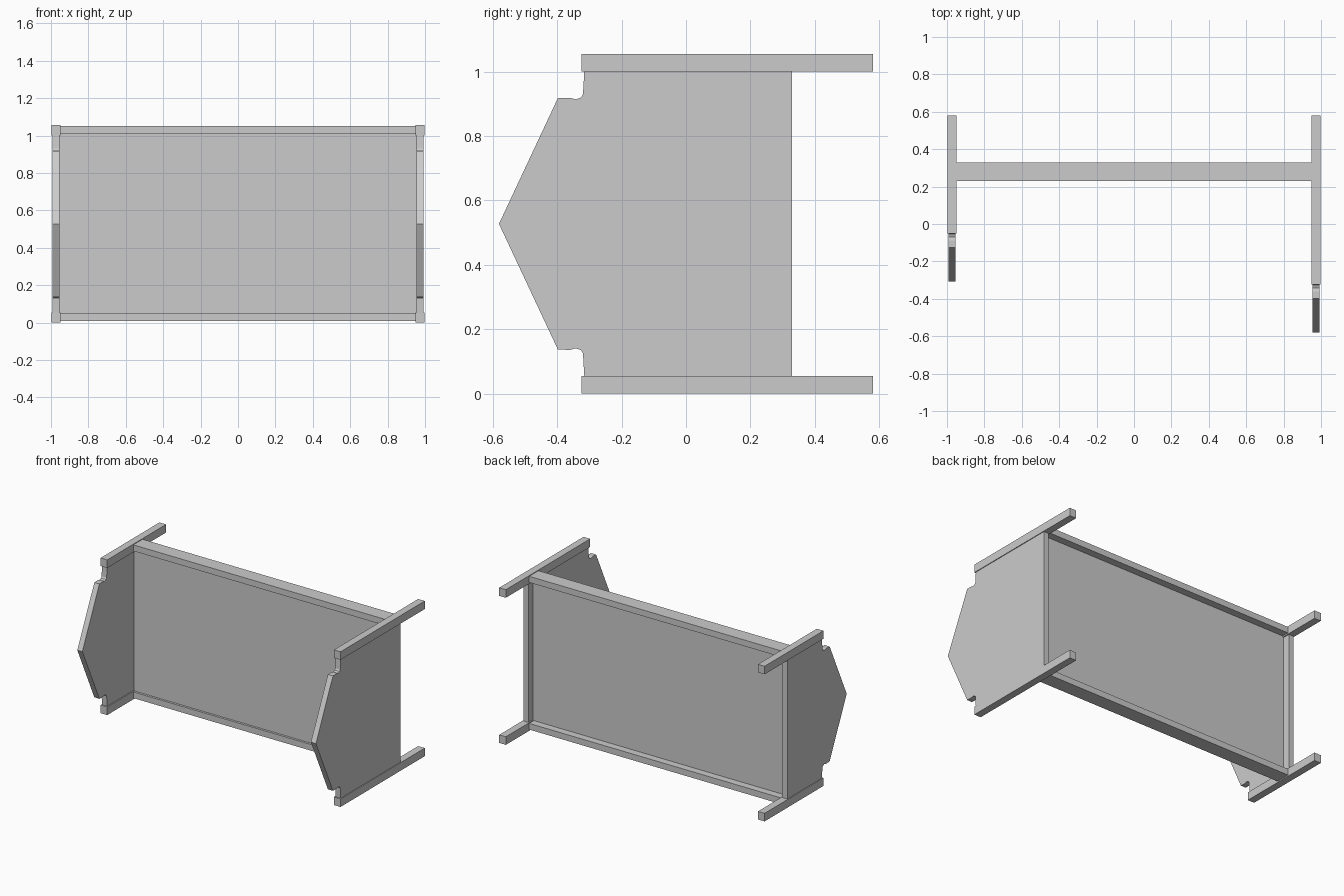
import bpy, bmesh

if "Cube" in bpy.data.objects:
    bpy.data.objects.remove(bpy.data.objects["Cube"])

H = 1.055      # overall height
MID = H / 2


def box(name, x, y, z):
    """Box from (min, max) pairs on each axis."""
    bm = bmesh.new()
    bmesh.ops.create_cube(bm, size=1)
    for v in bm.verts:
        for i, (lo, hi) in enumerate((x, y, z)):
            v.co[i] = lo if v.co[i] < 0 else hi
    return finish(name, bm)


def finish(name, bm):
    bmesh.ops.recalc_face_normals(bm, faces=bm.faces)
    mesh = bpy.data.meshes.new(name)
    bm.to_mesh(mesh)
    bm.free()
    obj = bpy.data.objects.new(name, mesh)
    bpy.context.collection.objects.link(obj)
    return obj


# Upper half of the pointed front edge, (y, z) from the top rail to the tip
EDGE = [(-0.316, 1.0), (-0.32, 0.93), (-0.326, 0.92), (-0.342, 0.914),
        (-0.36, 0.919), (-0.398, 0.918), (-0.581, MID)]


def side_panel(name, x0, x1, shift):
    front = EDGE + [(y, H - z) for y, z in reversed(EDGE[:-1])]
    outline = ([(0.33, 1.0)] + [(y + shift, z) for y, z in front]
               + [(0.33, H - 1.0)])
    bm = bmesh.new()
    face = bm.faces.new([bm.verts.new((x0, y, z)) for y, z in outline])
    ext = bmesh.ops.extrude_face_region(bm, geom=[face])
    for v in ext["geom"]:
        if isinstance(v, bmesh.types.BMVert):
            v.co.x = x1
    return finish(name, bm)


# Side frames: the left one is shorter at the front
for side, s, shift in (("left", -1, 0.273), ("right", 1, 0.0)):
    side_panel(f"{side}_side_panel", *sorted((s * 0.955, s * 0.993)), shift)
    for level, z in (("bottom", (0, 0.055)), ("top", (1.0, H))):
        box(f"{side}_{level}_rail", sorted((s * 0.948, s * 0.998)),
            (-0.324 + shift, 0.581), z)

# Long cross beams
for level, z in (("bottom", (0.008, 0.05)), ("top", (1.008, 1.05))):
    box(f"{level}_cross_beam", (-0.955, 0.955), (0.23, 0.33), z)

# Large recessed panel between the beams
box("back_panel", (-0.96, 0.96), (0.245, 0.28), (0.045, 1.012))
